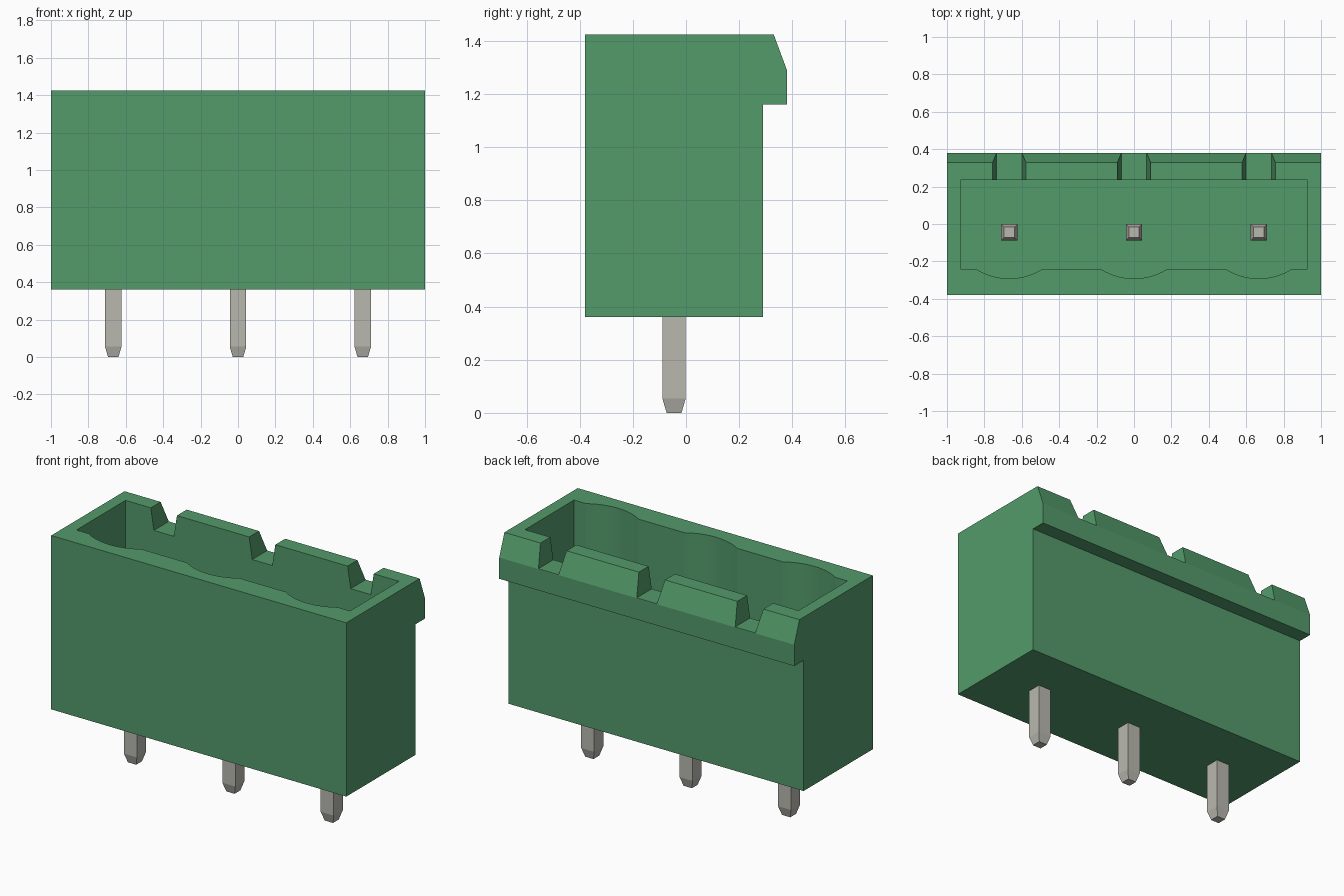
import bpy, bmesh, math
from mathutils import Vector

cube = bpy.data.objects.get("Cube")
if cube:
    bpy.data.objects.remove(cube, do_unlink=True)

PINS_X = (-0.667, 0.0, 0.667)
TOP, BASE, FLOOR = 1.425, 0.36, 0.58


def material(name, rgb, rough):
    m = bpy.data.materials.new(name)
    m.use_nodes = True
    m.diffuse_color = (*rgb, 1)
    bsdf = m.node_tree.nodes["Principled BSDF"]
    bsdf.inputs["Base Color"].default_value = (*rgb, 1)
    bsdf.inputs["Roughness"].default_value = rough
    return m


green = material("green plastic", (0.087, 0.328, 0.147), 0.5)
metal = material("tin metal", (0.485, 0.479, 0.429), 0.4)


def finish(name, bm, mat):
    bmesh.ops.recalc_face_normals(bm, faces=bm.faces)
    mesh = bpy.data.meshes.new(name)
    bm.to_mesh(mesh)
    bm.free()
    mesh.materials.append(mat)
    ob = bpy.data.objects.new(name, mesh)
    bpy.context.collection.objects.link(ob)
    return ob


def prism(name, points, offset, mat):
    """Extrude a closed outline by an offset vector."""
    bm = bmesh.new()
    face = bm.faces.new([bm.verts.new(p) for p in points])
    ext = bmesh.ops.extrude_face_region(bm, geom=[face])
    verts = [g for g in ext["geom"] if isinstance(g, bmesh.types.BMVert)]
    bmesh.ops.translate(bm, verts=verts, vec=Vector(offset))
    return finish(name, bm, mat)


def activate(ob):
    bpy.ops.object.select_all(action="DESELECT")
    ob.select_set(True)
    bpy.context.view_layer.objects.active = ob


def cut(ob, cutter):
    cutter.hide_render = True
    mod = ob.modifiers.new("cut", "BOOLEAN")
    mod.operation, mod.solver, mod.object = "DIFFERENCE", "EXACT", cutter
    activate(ob)
    bpy.ops.object.modifier_apply(modifier=mod.name)
    bpy.data.objects.remove(cutter, do_unlink=True)


# Housing: side profile with the chamfered rear latch lip
profile = [(-0.38, BASE), (0.29, BASE), (0.29, 1.16), (0.38, 1.16),
           (0.38, 1.29), (0.33, TOP), (-0.38, TOP)]
housing = prism("housing", [(-1, y, z) for y, z in profile], (2, 0, 0), green)

# Cavity: rectangle whose front wall has a shallow arc before each pin
HALF, SAG, STEPS = 0.178, 0.052, 12
radius = (HALF ** 2 + SAG ** 2) / (2 * SAG)
sweep = math.asin(HALF / radius)
outline = [(0.927, 0.235), (-0.927, 0.235), (-0.927, -0.24)]
for px in PINS_X:
    for i in range(STEPS + 1):
        a = sweep * (2 * i / STEPS - 1)
        outline.append((px + radius * math.sin(a),
                        -0.24 - SAG + radius * (1 - math.cos(a))))
outline.append((0.927, -0.24))
cut(housing, prism("cavity_cutter", [(x, y, FLOOR) for x, y in outline],
                   (0, 0, 1.2), green))

# Tapered notches in the rear wall
for px in PINS_X:
    shape = [(-0.068, 1.292), (0.068, 1.292), (0.1, 1.5), (-0.1, 1.5)]
    cut(housing, prism("notch_cutter", [(px + x, 0.15, z) for x, z in shape],
                       (0, 0.35, 0), green))
activate(housing)
bpy.ops.object.shade_smooth_by_angle(angle=math.radians(20))

# Square contact pins, tapered at both ends
for side, px in zip(("right", "middle", "left"), PINS_X):
    bm = bmesh.new()
    rings = []
    for z, r in ((0, 0.028), (0.055, 0.044), (1.065, 0.044), (1.12, 0.028)):
        rings.append([bm.verts.new((px + sx * r, -0.045 + sy * r, z))
                      for sx, sy in ((-1, -1), (1, -1), (1, 1), (-1, 1))])
    for low, high in zip(rings, rings[1:]):
        for i in range(4):
            j = (i + 1) % 4
            bm.faces.new((low[i], low[j], high[j], high[i]))
    bm.faces.new(rings[0])
    bm.faces.new(rings[-1])
    finish(side + "_pin", bm, metal)
